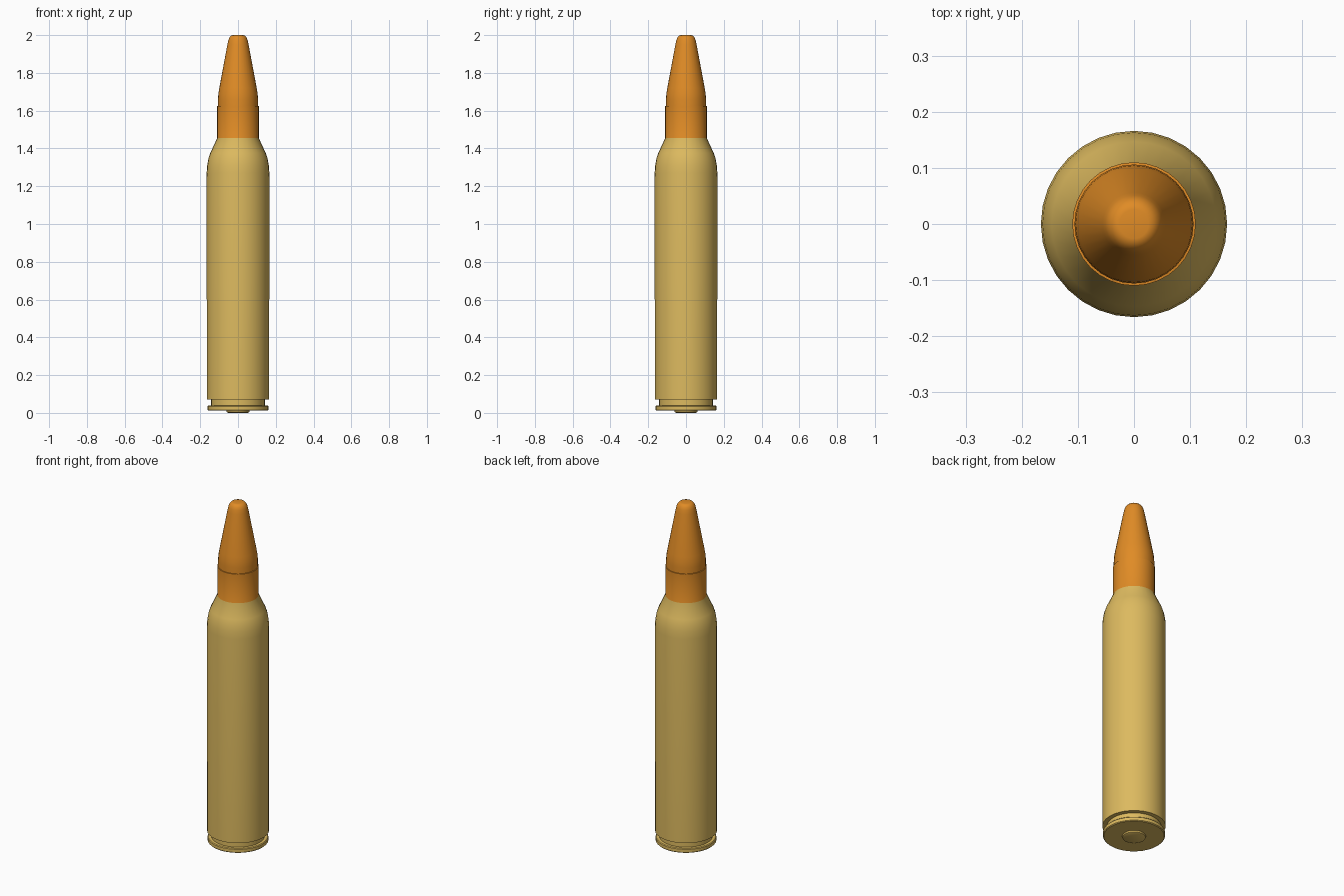
import bpy, math

if "Cube" in bpy.data.objects:
    bpy.data.objects.remove(bpy.data.objects["Cube"])

SEGMENTS = 32


def material(name, rgb):
    m = bpy.data.materials.new(name)
    m.diffuse_color = (*rgb, 1.0)
    m.use_nodes = True
    m.node_tree.nodes["Principled BSDF"].inputs["Base Color"].default_value = m.diffuse_color
    return m


brass = material("brass", (0.72, 0.49, 0.115))
copper = material("copper", (0.745, 0.26, 0.019))


def lathe(name, profile, mat_rule, angle=30):
    """Revolve (radius, z) points around z and cap both ends."""
    n = SEGMENTS
    verts = [(r * math.cos(2 * math.pi * i / n), r * math.sin(2 * math.pi * i / n), z)
             for r, z in profile for i in range(n)]
    faces = [(k * n + i, k * n + (i + 1) % n, (k + 1) * n + (i + 1) % n, (k + 1) * n + i)
             for k in range(len(profile) - 1) for i in range(n)]
    faces.append(tuple(reversed(range(n))))
    faces.append(tuple(range((len(profile) - 1) * n, len(profile) * n)))
    mesh = bpy.data.meshes.new(name)
    mesh.from_pydata(verts, [], faces)
    mesh.materials.append(brass)
    mesh.materials.append(copper)
    for p in mesh.polygons:
        p.material_index = mat_rule(p.center.z)
    ob = bpy.data.objects.new(name, mesh)
    bpy.context.collection.objects.link(ob)
    bpy.context.view_layer.objects.active = ob
    ob.select_set(True)
    bpy.ops.object.shade_smooth_by_angle(angle=math.radians(angle))
    ob.select_set(False)
    return ob


# Case: rim, extractor groove, body, shoulder and copper-coloured neck
lathe("case", [
    (0.158, 0.012), (0.162, 0.016), (0.162, 0.034), (0.158, 0.038),
    (0.142, 0.038), (0.142, 0.071), (0.165, 0.072),
    (0.166, 1.27), (0.163, 1.31), (0.157, 1.345), (0.147, 1.375),
    (0.110, 1.455), (0.110, 1.625), (0.105, 1.626),
], lambda z: 1 if z > 1.455 else 0)

# Primer cap in the base
lathe("primer", [(0.052, 0.0), (0.060, 0.004), (0.062, 0.013)], lambda z: 0)

# Tapered projectile with a blunt rounded tip
lathe("projectile", [
    (0.106, 1.60), (0.106, 1.66), (0.104, 1.69), (0.099, 1.72),
    (0.056, 1.95), (0.051, 1.973), (0.045, 1.988), (0.035, 1.998), (0.026, 2.0),
], lambda z: 1, angle=45)
